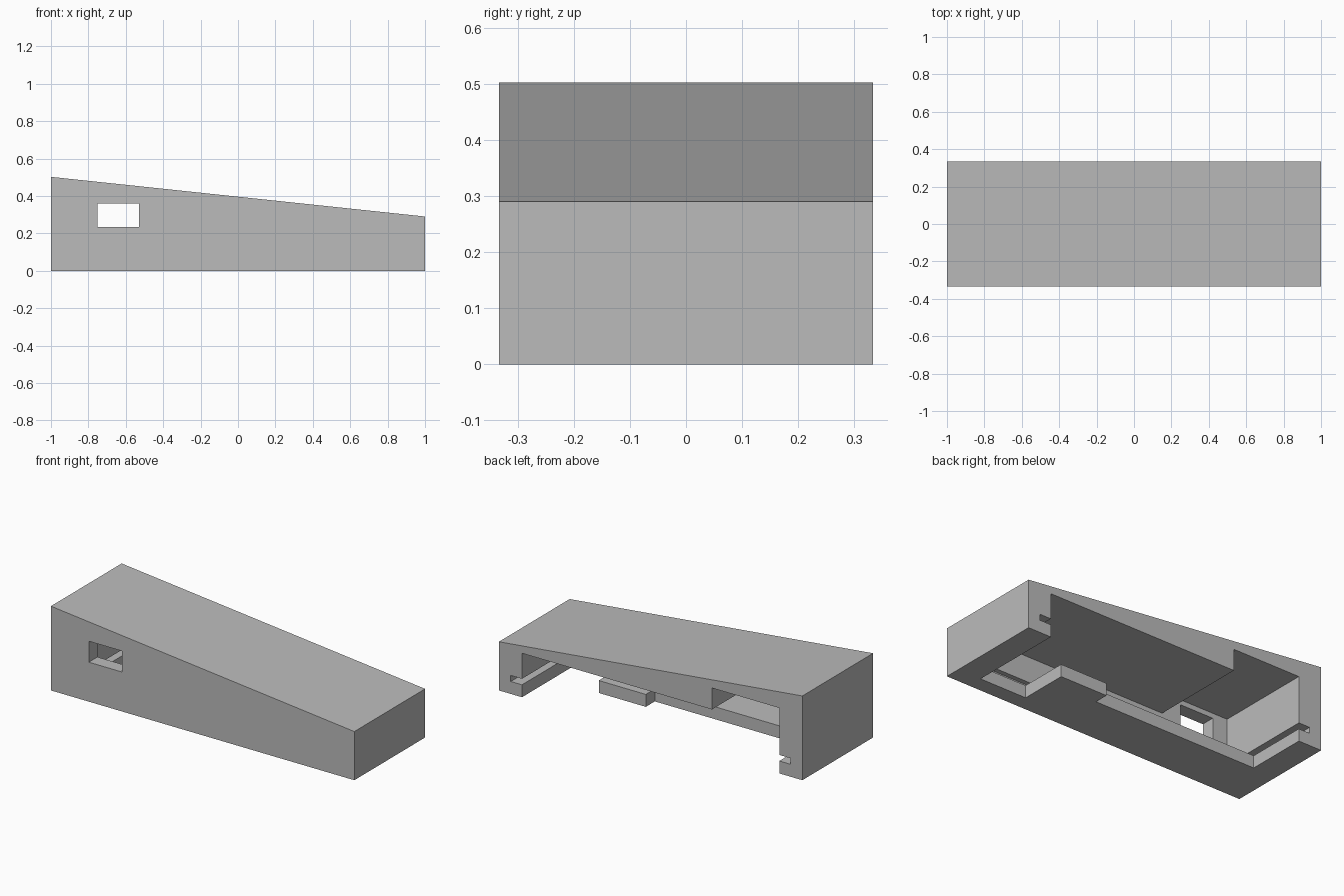
import bpy
import bmesh
from mathutils import Vector

cube = bpy.data.objects.get("Cube")
if cube:
    bpy.data.objects.remove(cube, do_unlink=True)

HALF_DEPTH = 0.333
INNER_X = 0.848      # cavity half length
BACK = 0.5           # cutters run out past the open back

grey = bpy.data.materials.new("plain grey")
grey.use_nodes = True
color = (0.5, 0.5, 0.5, 1)
grey.diffuse_color = color
grey.node_tree.nodes["Principled BSDF"].inputs["Base Color"].default_value = color


def prism(name, points, offset):
    """Extrude a planar outline along an offset."""
    bm = bmesh.new()
    face = bm.faces.new([bm.verts.new(p) for p in points])
    result = bmesh.ops.extrude_face_region(bm, geom=[face])
    moved = [v for v in result["geom"] if isinstance(v, bmesh.types.BMVert)]
    bmesh.ops.translate(bm, verts=moved, vec=Vector(offset))
    bmesh.ops.recalc_face_normals(bm, faces=bm.faces)
    mesh = bpy.data.meshes.new(name)
    bm.to_mesh(mesh)
    bm.free()
    mesh.materials.append(grey)
    obj = bpy.data.objects.new(name, mesh)
    bpy.context.collection.objects.link(obj)
    return obj


def box(name, x, y, z):
    outline = [(x[0], y[0], z[0]), (x[1], y[0], z[0]),
               (x[1], y[1], z[0]), (x[0], y[1], z[0])]
    return prism(name, outline, (0, 0, z[1] - z[0]))


# Sloping outer body
side = [(-1, 0), (1, 0), (1, 0.29), (-1, 0.502)]
housing = prism("wedge_housing", [(x, -HALF_DEPTH, z) for x, z in side],
                (0, 2 * HALF_DEPTH, 0))

# Floor opening, leaving a ledge with one projecting tab
floor = [(-INNER_X, BACK), (-INNER_X, -0.035), (0.23, -0.035), (0.23, 0.05),
         (0.54, 0.05), (0.54, -0.24), (INNER_X, -0.24), (INNER_X, BACK)]

cutters = [
    box("main_chamber", (-INNER_X, INNER_X), (-0.252, BACK), (0.074, 0.262)),
    box("tall_chamber", (-INNER_X, -0.404), (-0.252, BACK), (0.15, 0.39)),
    box("board_groove", (-0.922, 0.922), (-0.28, BACK), (0.074, 0.11)),
    prism("floor_opening", [(x, y, -0.1) for x, y in floor], (0, 0, 0.19)),
    box("front_window", (-0.75, -0.53), (-BACK, -0.1), (0.235, 0.36)),
]
for cutter in cutters:
    cutter.hide_render = True
    mod = housing.modifiers.new(cutter.name, 'BOOLEAN')
    mod.operation = 'DIFFERENCE'
    mod.solver = 'EXACT'
    mod.object = cutter

# Bake the cuts and drop the cutters
bpy.context.view_layer.update()
graph = bpy.context.evaluated_depsgraph_get()
baked = bpy.data.meshes.new_from_object(housing.evaluated_get(graph))
housing.modifiers.clear()
housing.data = baked
for cutter in cutters:
    bpy.data.objects.remove(cutter, do_unlink=True)
